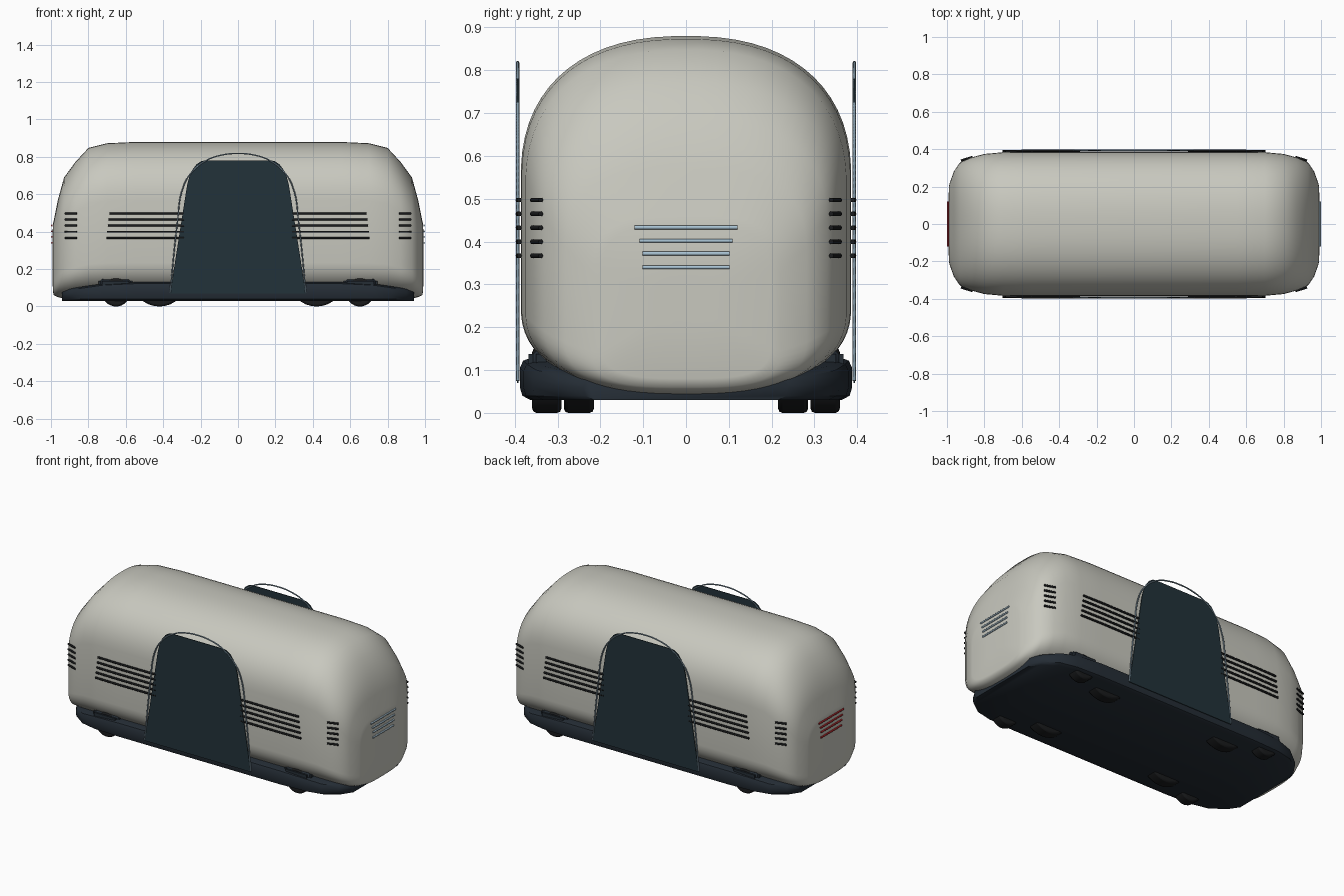
import bpy, bmesh, math
from mathutils import Vector

if "Cube" in bpy.data.objects:
    bpy.data.objects.remove(bpy.data.objects["Cube"])


def mat(name, rgb):
    m = bpy.data.materials.new(name)
    m.diffuse_color = (*rgb, 1)
    m.use_nodes = True
    m.node_tree.nodes["Principled BSDF"].inputs["Base Color"].default_value = m.diffuse_color
    return m


SHELL = mat("warm_grey", (0.58, 0.58, 0.52))
NAVY = mat("dark_navy", (0.018, 0.026, 0.036))
DOOR = mat("dark_teal", (0.016, 0.032, 0.042))
BLACK = mat("black", (0.01, 0.011, 0.012))
TRIM = mat("blue_grey", (0.22, 0.31, 0.38))
LAMP = mat("pale_blue", (0.4, 0.55, 0.66))
RED = mat("red", (0.45, 0.02, 0.025))


def finish(name, bm, material, angle=40):
    bmesh.ops.recalc_face_normals(bm, faces=bm.faces[:])
    me = bpy.data.meshes.new(name)
    bm.to_mesh(me)
    bm.free()
    ob = bpy.data.objects.new(name, me)
    bpy.context.collection.objects.link(ob)
    me.materials.append(material)
    bpy.ops.object.select_all(action='DESELECT')
    ob.select_set(True)
    bpy.context.view_layer.objects.active = ob
    bpy.ops.object.shade_smooth_by_angle(angle=math.radians(angle))
    return ob


def loft(name, rings, material, angle):
    bm = bmesh.new()
    vs = [[bm.verts.new(p) for p in r] for r in rings]
    n = len(vs[0])
    for a, b in zip(vs, vs[1:]):
        for i in range(n):
            bm.faces.new((a[i], a[(i + 1) % n], b[(i + 1) % n], b[i]))
    bm.faces.new(vs[0])
    bm.faces.new(vs[-1])
    return finish(name, bm, material, angle)


def spow(v, p):
    return math.copysign(abs(v) ** p, v)


def section(x, w, top, bot, n, scale=1.0):
    """Dome above, straight side, rounded belly below."""
    hi = bot + (top - bot) * 0.6
    lo = bot + (top - bot) * 0.25
    mid = (top + bot) / 2
    pts = []
    for k in range(64):
        t = 2 * math.pi * (k + 0.5) / 64
        s = math.sin(t)
        y = w * spow(math.cos(t), 2 / n)
        z = hi + (top - hi) * spow(s, 2 / n) if s > 0 else lo + (lo - bot) * spow(s, 2 / n)
        pts.append((x, y * scale, mid + (z - mid) * scale))
    return pts


# Body shell: half stations mirrored to both ends
half = [(0.55, 0.386, 0.88, 0.04, 2.35), (0.7, 0.384, 0.873, 0.04, 2.35),
        (0.8, 0.375, 0.848, 0.04, 2.35), (0.87, 0.356, 0.772, 0.04, 2.4),
        (0.93, 0.33, 0.69, 0.042, 2.5), (0.963, 0.282, 0.57, 0.05, 2.8),
        (0.985, 0.22, 0.46, 0.06, 3.3)]
right = [section(*h) for h in half] + [section(0.99, *half[-1][1:], 0.9),
                                       section(0.992, *half[-1][1:], 0.3)]
left = [[(-x, y, z) for x, y, z in r] for r in reversed(right)]
loft("body_shell", left + right, SHELL, 70)


# Chassis skirt: flat underside, rounded outer lip
def skirt_ring(x, w, top):
    prof = [(w - 0.025, 0.03), (w - 0.006, 0.04), (w, 0.06), (w, top - 0.025),
            (w - 0.008, top - 0.008), (w - 0.03, top)]
    return [(x, y, z) for y, z in prof] + [(x, -y, z) for y, z in reversed(prof)]


sk = [(0.55, 0.388, 0.13), (0.72, 0.38, 0.122), (0.82, 0.358, 0.108),
      (0.9, 0.3, 0.095), (0.94, 0.24, 0.088)]
loft("chassis_skirt", [skirt_ring(-x, w, t) for x, w, t in reversed(sk)]
     + [skirt_ring(*s) for s in sk], NAVY, 40)


# Wheels and arch covers
def wheel(name, x, y, r, width):
    bpy.ops.mesh.primitive_cylinder_add(vertices=32, radius=r, depth=width,
                                        location=(x, y, r), rotation=(math.pi / 2, 0, 0))
    ob = bpy.context.object
    ob.name = name
    ob.data.materials.append(BLACK)
    b = ob.modifiers.new("bevel", 'BEVEL')
    b.width, b.segments = 0.01, 2
    bpy.ops.object.shade_smooth_by_angle(angle=math.radians(40))


def arch(name, x, y):
    bm = bmesh.new()
    bmesh.ops.create_cube(bm, size=1)
    bmesh.ops.scale(bm, vec=(0.18, 0.06, 0.08), verts=bm.verts)
    bmesh.ops.translate(bm, vec=(x, y, 0.115), verts=bm.verts)
    bmesh.ops.bevel(bm, geom=bm.edges[:], offset=0.018, segments=3, affect='EDGES')
    finish(name, bm, NAVY)


for sx in (-1, 1):
    for sy in (-1, 1):
        wheel("outer_wheel", sx * 0.652, sy * 0.325, 0.076, 0.068)
        wheel("inner_wheel", sx * 0.42, sy * 0.25, 0.15, 0.07)
        arch("wheel_arch", sx * 0.655, sy * 0.338)


def tube(name, pts, r, material, smooth=False):
    cu = bpy.data.curves.new(name, 'CURVE')
    cu.dimensions = '3D'
    cu.bevel_depth, cu.bevel_resolution, cu.use_fill_caps = r, 1, True
    sp = cu.splines.new('BEZIER' if smooth else 'POLY')
    col = sp.bezier_points if smooth else sp.points
    col.add(len(pts) - 1)
    for c, p in zip(col, pts):
        if smooth:
            c.co = p
            c.handle_left_type = c.handle_right_type = 'AUTO'
        else:
            c.co = (*p, 1)
    ob = bpy.data.objects.new(name, cu)
    bpy.context.collection.objects.link(ob)
    cu.materials.append(material)


# Doors: thin upright panels with rounded shoulders, plus arched frames
edge = [(0.363, 0.07), (0.272, 0.65), (0.26, 0.695), (0.243, 0.732), (0.222, 0.76),
        (0.197, 0.777), (0.175, 0.781)]
outline = edge + [(-x, z) for x, z in reversed(edge)]
arc = [(0.363, 0.075), (0.325, 0.44), (0.296, 0.63), (0.25, 0.715), (0.165, 0.783), (0.08, 0.811)]
frame = arc + [(0, 0.818)] + [(-x, z) for x, z in reversed(arc)]
for sy in (-1, 1):
    bm = bmesh.new()
    f = bm.faces.new([bm.verts.new((x, sy * 0.391, z)) for x, z in outline])
    ext = bmesh.ops.extrude_face_region(bm, geom=[f])
    bmesh.ops.translate(bm, vec=(0, sy * 0.004, 0),
                        verts=[v for v in ext["geom"] if isinstance(v, bmesh.types.BMVert)])
    if f.is_valid and len([g for g in bm.faces if len(g.verts) > 4]) < 2:
        bm.faces.new([e for e in bm.verts if abs(e.co.y - sy * 0.391) < 1e-5])
    finish("door_panel", bm, DOOR, 30)
    tube("door_frame", [(x, sy * 0.393, z) for x, z in frame], 0.004, TRIM, True)

# Side trim bars, long ones beside the doors and short ones near the ends
for sx in (-1, 1):
    for sy in (-1, 1):
        for i in range(5):
            z = 0.367 + i * 0.0325
            tube("side_bar", [(sx * 0.29, sy * 0.391, z), (sx * 0.55, sy * 0.392, z),
                              (sx * (0.703 - i * 0.004), sy * 0.389, z)], 0.006, BLACK)
            tube("corner_bar", [(sx * 0.862, sy * 0.359, z), (sx * 0.925, sy * 0.339, z)],
                 0.006, BLACK)

# End light bars: pale at +x, red at -x
for sx, m, name in ((1, LAMP, "front_light_bar"), (-1, RED, "rear_light_bar")):
    for z, w in ((0.34, 0.102), (0.372, 0.102), (0.402, 0.108), (0.433, 0.12)):
        tube(name, [(sx * 0.995, -w, z), (sx * 0.995, w, z)], 0.005, m)
